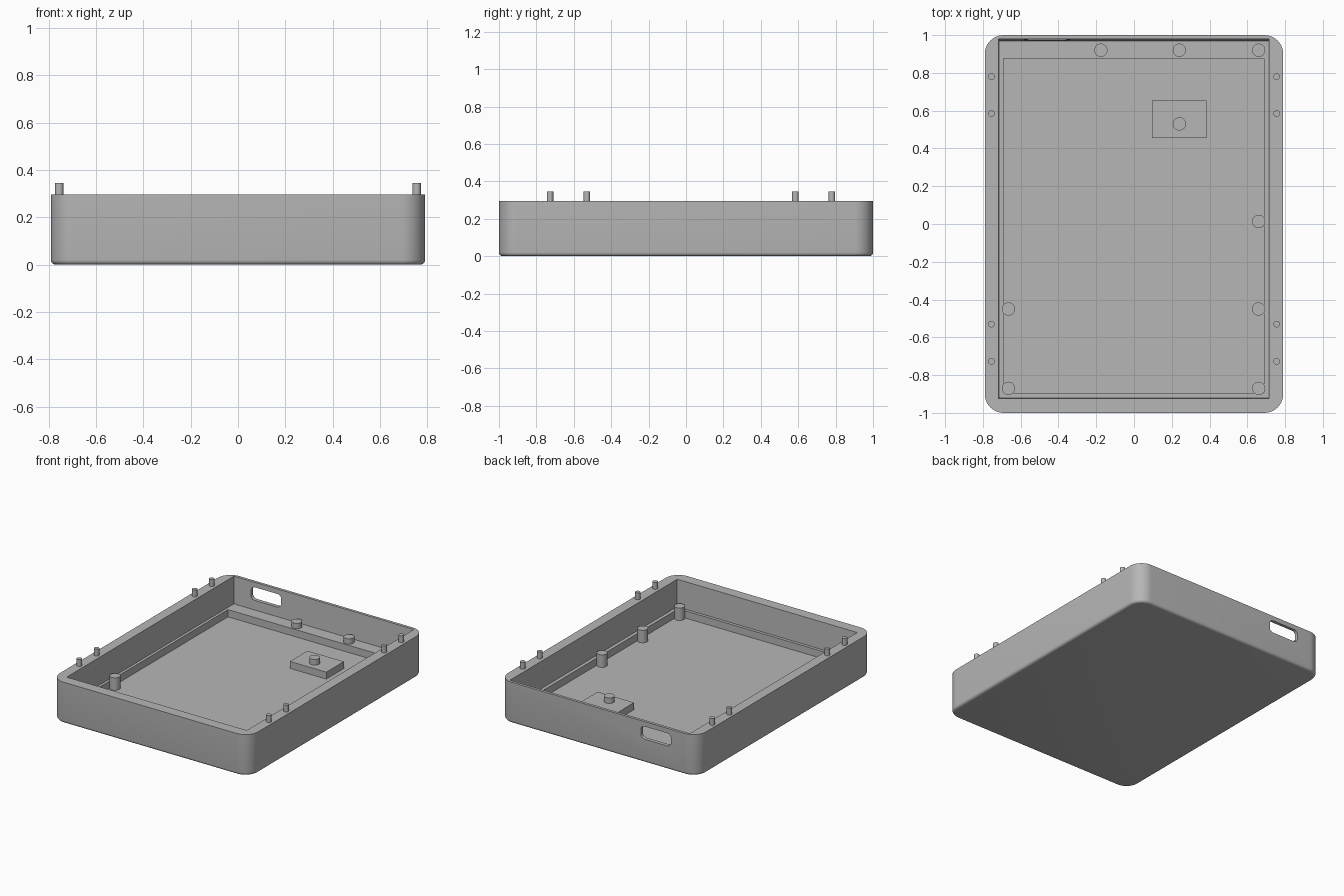
import bpy, bmesh, math

if "Cube" in bpy.data.objects:
    bpy.data.objects.remove(bpy.data.objects["Cube"], do_unlink=True)

grey = bpy.data.materials.new("plain_grey")
grey.use_nodes = True
grey.diffuse_color = (0.47, 0.47, 0.47, 1)
grey.node_tree.nodes["Principled BSDF"].inputs["Base Color"].default_value = (0.47, 0.47, 0.47, 1)

HALF_X, HALF_Y, RIM_Z = 0.79, 1.0, 0.296
FLOOR_Z, LEDGE_Z, BOSS_Z, PIN_Z = 0.05, 0.102, 0.14, 0.345


def rounded_rect(hx, hy, r, steps=10):
    """Outline of a rounded rectangle, counter-clockwise."""
    pts = []
    for i, (sx, sy) in enumerate([(1, 1), (-1, 1), (-1, -1), (1, -1)]):
        for k in range(steps + 1):
            a = math.pi / 2 * (i + k / steps)
            pts.append((sx * (hx - r) + r * math.cos(a), sy * (hy - r) + r * math.sin(a)))
    return pts


def rect(x0, x1, y0, y1):
    return [(x0, y0), (x1, y0), (x1, y1), (x0, y1)]


def loft(name, rings):
    """Closed solid through rings of 3D points with equal counts."""
    bm = bmesh.new()
    rows = [[bm.verts.new(p) for p in ring] for ring in rings]
    n = len(rows[0])
    for a, b in zip(rows, rows[1:]):
        for i in range(n):
            j = (i + 1) % n
            bm.faces.new((a[i], a[j], b[j], b[i]))
    bm.faces.new(rows[0][::-1])
    bm.faces.new(rows[-1])
    bmesh.ops.recalc_face_normals(bm, faces=bm.faces)
    mesh = bpy.data.meshes.new(name)
    bm.to_mesh(mesh)
    bm.free()
    mesh.materials.append(grey)
    ob = bpy.data.objects.new(name, mesh)
    bpy.context.collection.objects.link(ob)
    return ob


def level(outline, z):
    return [(x, y, z) for x, y in outline]


def activate(ob):
    bpy.ops.object.select_all(action='DESELECT')
    ob.select_set(True)
    bpy.context.view_layer.objects.active = ob


def smooth(ob):
    activate(ob)
    bpy.ops.object.shade_smooth_by_angle(angle=math.radians(35))


def cut(ob, cutter):
    mod = ob.modifiers.new("cut", 'BOOLEAN')
    mod.operation, mod.solver, mod.object = 'DIFFERENCE', 'EXACT', cutter
    activate(ob)
    bpy.ops.object.modifier_apply(modifier=mod.name)
    bpy.data.objects.remove(cutter, do_unlink=True)


def post(name, x, y, r, z0, z1):
    bpy.ops.mesh.primitive_cylinder_add(vertices=32, radius=r, depth=z1 - z0,
                                        location=(x, y, (z0 + z1) / 2))
    ob = bpy.context.object
    ob.name = name
    ob.data.materials.append(grey)
    smooth(ob)


# Outer shell with rounded corners and a soft bottom edge
fillet = 0.02
rings = []
for k in range(6):
    a = math.pi / 2 * k / 5
    inset = fillet * (1 - math.sin(a))
    rings.append(level(rounded_rect(HALF_X - inset, HALF_Y - inset, 0.1 - inset),
                       fillet * (1 - math.cos(a))))
rings.append(level(rounded_rect(HALF_X, HALF_Y, 0.1), RIM_Z))
case = loft("case_shell", rings)

# Slightly tapered upper cavity, then the recessed floor inside the ledge
low, high = rect(-0.712, 0.712, -0.916, 0.97), rect(-0.718, 0.716, -0.923, 0.98)
cut(case, loft("cavity_cutter", [level(low, LEDGE_Z), level(high, RIM_Z), level(high, 0.4)]))
inner = rect(-0.692, 0.687, -0.894, 0.875)
cut(case, loft("floor_cutter", [level(inner, FLOOR_Z), level(inner, 0.2)]))

# Rounded slot through the back wall
slot = rounded_rect(0.12, 0.046, 0.03, 6)
cut(case, loft("slot_cutter", [[(x - 0.46, y, z + 0.215) for x, z in slot]
                               for y in (0.93, 1.05)]))
smooth(case)

# Raised pad with its own boss
pad = rect(0.095, 0.385, 0.455, 0.655)
loft("raised_pad", [level(pad, FLOOR_Z - 0.01), level(pad, 0.1)])
post("pad_boss", 0.24, 0.53, 0.035, 0.09, BOSS_Z)

# Support bosses around the floor
bosses = [(-0.175, 0.92), (0.24, 0.92), (0.66, 0.92), (0.66, 0.013),
          (0.66, -0.45), (0.66, -0.87), (-0.665, -0.45), (-0.665, -0.87)]
for x, y in bosses:
    post("support_boss", x, y, 0.035, FLOOR_Z - 0.01, BOSS_Z)

# Locating pins on both side rims
for side in (-1, 1):
    for y in (0.78, 0.585, -0.53, -0.727):
        post("rim_pin", side * 0.755, y, 0.0175, RIM_Z - 0.02, PIN_Z)
